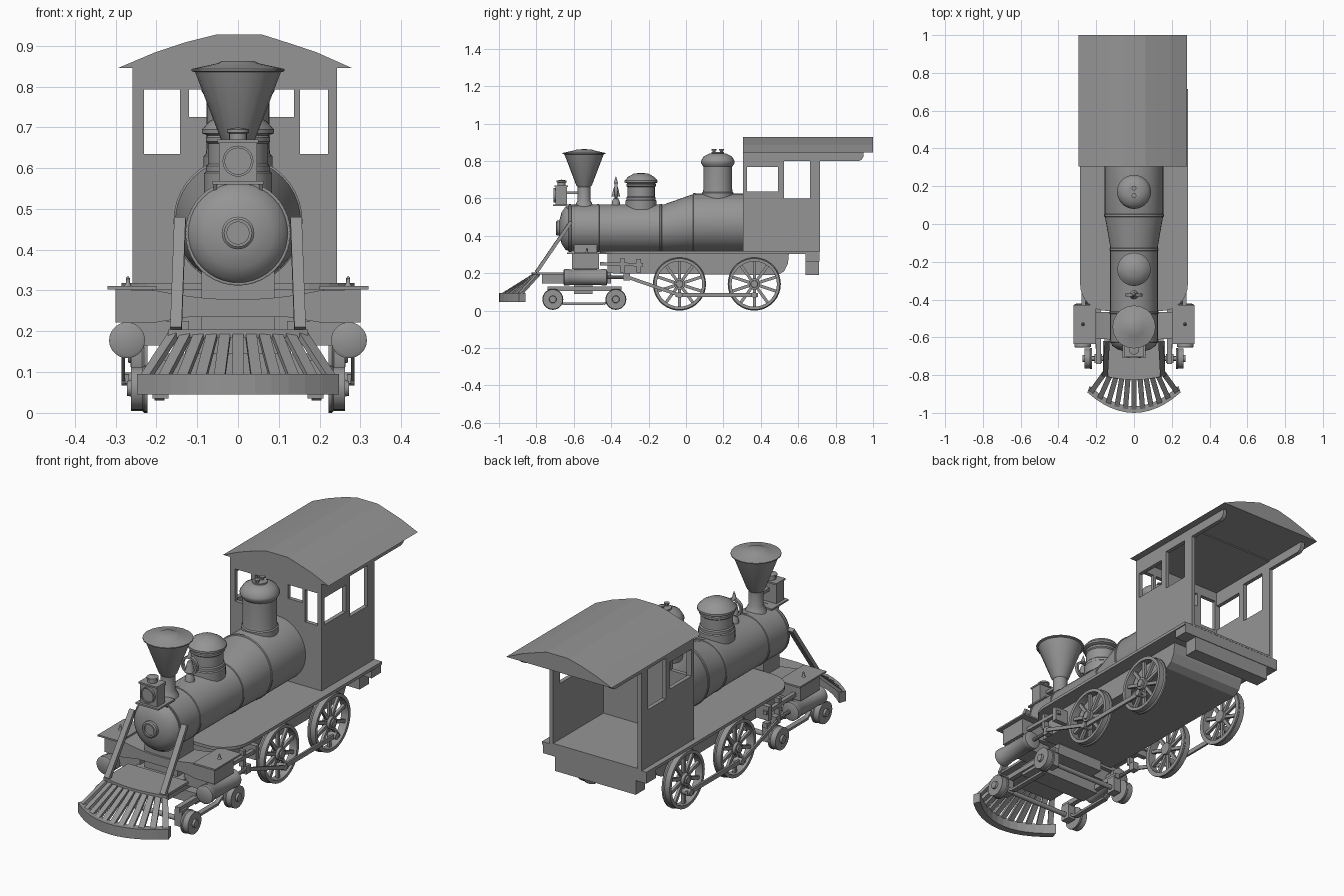
import bpy, bmesh, math
from mathutils import Vector, Matrix

cube = bpy.data.objects.get("Cube")
if cube:
    bpy.data.objects.remove(cube, do_unlink=True)

grey = bpy.data.materials.new("plain grey")
grey.use_nodes = True
tone = (0.3, 0.3, 0.3, 1)
grey.diffuse_color = tone
grey.node_tree.nodes["Principled BSDF"].inputs["Base Color"].default_value = tone


def finish(name, bm, smooth=False):
    bmesh.ops.remove_doubles(bm, verts=bm.verts, dist=1e-5)
    bmesh.ops.recalc_face_normals(bm, faces=bm.faces)
    mesh = bpy.data.meshes.new(name)
    bm.to_mesh(mesh)
    bm.free()
    mesh.materials.append(grey)
    ob = bpy.data.objects.new(name, mesh)
    bpy.context.collection.objects.link(ob)
    if smooth:
        bpy.ops.object.select_all(action='DESELECT')
        ob.select_set(True)
        bpy.context.view_layer.objects.active = ob
        bpy.ops.object.shade_smooth_by_angle(angle=math.radians(35))
    return ob


def add_box(bm, x, y, z):
    lo, hi = Vector((x[0], y[0], z[0])), Vector((x[1], y[1], z[1]))
    size = Matrix.Diagonal([*[abs(v) for v in hi - lo], 1])
    bmesh.ops.create_cube(bm, size=1, matrix=Matrix.Translation((lo + hi) / 2) @ size)


def box(name, x, y, z):
    bm = bmesh.new()
    add_box(bm, x, y, z)
    return finish(name, bm)


def add_bar(bm, a, b, w, h):
    a, b = Vector(a), Vector(b)
    d = (b - a).normalized()
    side = d.cross(Vector((0, 0, 1)))
    side = side.normalized() if side.length > 0.01 else Vector((1, 0, 0))
    rot = Matrix((side, d.cross(side), d)).transposed().to_4x4()
    bmesh.ops.create_cube(bm, size=1, matrix=Matrix.Translation((a + b) / 2) @ rot
                          @ Matrix.Diagonal((w, h, (b - a).length, 1)))


def bar(name, a, b, w, h):
    bm = bmesh.new()
    add_bar(bm, a, b, w, h)
    return finish(name, bm)


def add_lathe(bm, prof, loc, axis, n, closed=False):
    # profile of (radius, distance along axis)
    def place(r, t, h):
        u, v = r * math.cos(t), r * math.sin(t)
        p = {'X': (h, u, v), 'Y': (u, h, v), 'Z': (u, v, h)}[axis]
        return bm.verts.new(Vector(p) + Vector(loc))
    rings = [[place(r, math.tau * i / n, h) for i in range(n)] for r, h in prof]
    pairs = list(zip(rings, rings[1:]))
    if closed:
        pairs.append((rings[-1], rings[0]))
    else:
        bm.faces.new(rings[0])
        bm.faces.new(rings[-1])
    for a, b in pairs:
        for i in range(n):
            j = (i + 1) % n
            bm.faces.new((a[i], a[j], b[j], b[i]))


def lathe(name, prof, loc, axis='Z', n=32, closed=False, smooth=True):
    bm = bmesh.new()
    add_lathe(bm, prof, loc, axis, n, closed)
    return finish(name, bm, smooth)


def prism(name, pts, axis, a, b):
    bm = bmesh.new()
    put = {'X': lambda p, h: (h, *p), 'Y': lambda p, h: (p[0], h, p[1]), 'Z': lambda p, h: (*p, h)}[axis]
    lo, hi = [[bm.verts.new(put(p, h)) for p in pts] for h in (a, b)]
    bm.faces.new(lo)
    bm.faces.new(hi)
    for i in range(len(pts)):
        j = (i + 1) % len(pts)
        bm.faces.new((lo[i], lo[j], hi[j], hi[i]))
    return finish(name, bm)


# Boiler with tapered middle and a level underside
boiler = lathe("boiler", [(.126, -.63), (.126, -.12), (.155, .045), (.155, .31)], (0, 0, 0), 'Y', 40)
for v in boiler.data.vertices:
    v.co.z += .315 + Vector((v.co.x, v.co.z)).length
for y, r in ((-.62, .126), (-.47, .126), (-.135, .126), (.045, .155)):
    lathe("boiler_band", [(r, -.007), (r + .003, -.005), (r + .003, .005), (r, .007)],
          (0, y, .315 + r), 'Y', 40)
lathe("smokebox_door", [(.122, 0), (.115, -.015), (.085, -.035), (.045, -.046), (.001, -.048)], (0, -.63, .441), 'Y', 40)
lathe("door_ring", [(.04, 0), (.04, -.02), (.034, -.025), (.027, -.025), (.027, -.015), (.001, -.015)], (0, -.67, .441), 'Y', 24)

# Smokestack and domes
lathe("smokestack", [(.055, .545), (.042, .575), (.034, .59), (.034, .66), (.042, .67), (.105, .835),
      (.114, .838), (.114, .843), (.1, .846), (.05, .857), (.04, .862), (.001, .863)], (0, -.545, 0), n=20)
lathe("sand_dome", [(.083, .54), (.083, .588), (.078, .592), (.078, .605), (.073, .61), (.073, .66), (.079, .665),
      (.079, .675), (.074, .68), (.088, .685), (.088, .695), (.07, .715), (.04, .732), (.001, .737)], (0, -.24, 0))
lathe("steam_dome", [(.084, .58), (.084, .63), (.079, .635), (.077, .65), (.077, .77), (.081, .775),
      (.09, .79), (.09, .80), (.075, .825), (.045, .84), (.001, .845)], (0, .17, 0))
for y in (.15, .19):
    lathe("safety_valve", [(.008, .83), (.008, .855), (.013, .857), (.013, .863)], (0, y, 0), n=10)
lathe("dome_collar", [(.034, .835), (.034, .848)], (0, .17, 0), n=20)

# Bell inside a ring yoke
lathe("bell", [(.024, .61), (.02, .62), (.015, .645), (.01, .66), (.001, .665)], (0, -.375, 0), n=20)
lathe("bell_yoke", [(.034, -.008), (.044, -.008), (.044, .008), (.034, .008)], (0, -.375, .64), 'Y', 24, True)
lathe("bell_stand", [(.025, .55), (.02, .585), (.012, .6)], (0, -.375, 0), n=12)
lathe("bell_finial", [(.012, .68), (.008, .695), (.001, .718)], (0, -.375, 0), n=10)

# Headlamp and bracket
box("lamp_shelf", (-.062, .062), (-.71, -.58), (.56, .568))
box("lamp_body", (-.047, .047), (-.697, -.637), (.568, .665))
box("lamp_lid", (-.05, .05), (-.703, -.632), (.662, .67))
lathe("lamp_chimney", [(.022, .67), (.022, .685), (.027, .687), (.027, .695), (.001, .7)], (0, -.665, 0), n=16)
lathe("lamp_lens", [(.038, 0), (.038, -.012), (.032, -.012), (.032, -.005), (.001, -.005)], (0, -.697, .617), 'Y', 24)
bar("lamp_stay", (0, -.637, .63), (0, -.56, .63), .02, .015)
for s in (-1, 1):
    bar("shelf_leg", (s * .056, -.64, .565), (s * .056, -.62, .53), .008, .01)

# Running board with rounded front corners, frame and rear beam
pts = [(.285, .715), (-.285, .715)]
for s, start in ((-1, math.pi), (1, 1.5 * math.pi)):
    pts += [(s * .145 + .14 * math.cos(start + i * math.pi / 16),
             -.32 + .14 * math.sin(start + i * math.pi / 16)) for i in range(9)]
prism("running_board", pts, 'Z', .303, .318)
prism("main_frame", [(-.42, .305), (-.42, .2), (.49, .19), (.525, .21), (.545, .25), (.55, .305)], 'X', -.21, .21)
box("rear_sill", (-.285, .28), (.64, .715), (.262, .305))
box("rear_beam", (-.225, .215), (.64, .712), (.19, .265))

# Cab shell with window openings
cab = box("cab", (-.258, .243), (.305, .716), (.315, .85))
cut = bmesh.new()
add_box(cut, (-.238, .223), (.325, .8), (.325, .84))
for y, z in (((.326, .492), (.636, .768)), ((.525, .663), (.6, .8))):
    for x in ((-.3, -.2), (.2, .3)):
        add_box(cut, x, y, z)
for x, z in (((-.23, -.142), .634), ((.152, .22), .634), ((-.12, -.06), .725), ((.06, .137), .725)):
    add_box(cut, x, (.2, .4), (z, .793))
cutter = finish("cab_cutter", cut)
cutter.hide_render = True
mod = cab.modifiers.new("openings", 'BOOLEAN')
mod.object, mod.solver, mod.use_self = cutter, 'EXACT', True
bpy.ops.object.select_all(action='DESELECT')
bpy.context.view_layer.objects.active = cab
cab.select_set(True)
bpy.ops.object.modifier_apply(modifier=mod.name)
bpy.data.objects.remove(cutter, do_unlink=True)

# Roof and eaves
prism("roof", [(-.295, .845), (-.205, .883), (-.13, .908), (-.055, .927), (.06, .927), (.12, .908),
      (.19, .885), (.28, .845)], 'Y', .305, 1)
for x in (-.258, .223):
    prism("eave", [(.71, .848), (.71, .8), (.925, .8), (.94, .808), (.95, .825), (.95, .848)], 'X', x, x + .02)

# Cylinder saddle: cross beam with dished top
dish = [(.2 - .4 * i / 10, .278 + .022 * (1 - .2 * i) ** 2) for i in range(11)]
prism("cylinder_saddle", [(.3, .222), (.3, .303), *dish, (-.3, .303), (-.3, .222), (-.2, .222), (-.12, .235), (.12, .235), (.2, .222)],
      'Y', -.61, -.465)
box("saddle_pedestal", (-.09, .09), (-.6, -.475), (.14, .36))
box("front_frame", (-.13, .13), (-.77, -.4), (.145, .2))
box("front_deck", (-.165, .165), (-.8, -.62), (.193, .205))

# Cylinders, rods, wheels and braces on both sides
for s in (-1, 1):
    box("chest_lid", (s * .2, s * .32), (-.635, -.43), (.303, .311))
    lathe("lid_knob", [(.01, .31), (.005, .318), (.005, .33), (.001, .335)], (s * .27, -.53, 0), n=10)
    lathe("cylinder", [(.036, -.655), (.044, -.65), (.044, -.625), (.041, -.62), (.041, -.455), (.044, -.45), (.044, -.425), (.03, -.42)],
          (s * .272, 0, .178), 'Y', 28)
    box("cylinder_mount", (s * .12, s * .27), (-.59, -.485), (.165, .225))
    lathe("piston_rod", [(.009, -.43), (.009, -.31)], (s * .268, 0, .178), 'Y', 10)
    box("crosshead", (s * .25, s * .28), (-.335, -.3), (.16, .2))
    bar("guide", (s * .268, -.46, .25), (s * .268, -.23, .245), .02, .018)
    box("guide_yoke", (s * .2, s * .283), (-.265, -.24), (.205, .275))
    box("valve_link", (s * .25, s * .276), (-.35, -.33), (.2, .28))
    bar("main_rod", (s * .281, -.31, .178), (s * .281, -.035, .083), .008, .018)
    bar("side_rod", (s * .272, -.055, .083), (s * .272, .385, .083), .01, .022)
    bar("brace", (s * .142, -.615, .475), (s * .152, -.8, .205), .028, .018)
    for y in (-.035, .365):
        bm = bmesh.new()
        add_lathe(bm, [(.121, .222 * s), (.142, .222 * s), (.142, .23 * s), (.137, .235 * s), (.137, .262 * s), (.121, .262 * s)],
                  (0, y, .142), 'X', 36, True)
        add_lathe(bm, [(.03, .222 * s), (.03, .264 * s), (.02, .264 * s), (.018, .27 * s)], (0, y, .142), 'X', 20)
        add_lathe(bm, [(.016, .24 * s), (.016, .286 * s)], (0, y, .083), 'X', 14)
        for i in range(10):
            t = math.tau * i / 10 + math.pi / 2
            d = Vector((0, math.cos(t), math.sin(t)))
            c = Vector((s * .242, y, .142))
            add_bar(bm, c + d * .02, c + d * .125, .014, .016)
        finish("driving_wheel", bm, True)
    for y in (-.712, -.375):
        lathe("truck_wheel", [(.056, .222 * s), (.056, .23 * s), (.053, .234 * s), (.053, .262 * s),
              (.02, .262 * s), (.018, .272 * s), (.001, .272 * s)], (0, y, .06), 'X', 28)
        box("axle_box", (s * .17, s * .21), (y - .025, y + .025), (.035, .115))
    box("truck_side", (s * .175, s * .2), (-.74, -.345), (.105, .13))
    box("truck_tie", (s * .18, s * .205), (-.66, -.44), (.03, .042))
    for a, b in ((-.712, -.66), (-.375, -.44)):
        bar("truck_strut", (s * .192, a, .07), (s * .192, b, .036), .02, .012)
box("truck_bolster", (-.19, .19), (-.6, -.5), (.09, .145))
for y in (-.712, -.375):
    lathe("truck_axle", [(.012, -.23), (.012, .23)], (0, y, .06), 'X', 12)

# Fan-shaped pilot: lower bow, top rail and slats
steps = [i / 6 for i in range(-6, 7)]
bow = [(.247 * t, -1 + .108 * t * t) for t in steps]
prism("pilot_bow", bow + [(x * .95, y + .035) for x, y in reversed(bow)], 'Z', .045, .095)
rail = [(.172 * t, -.825 + .025 * t * t) for t in steps]
prism("pilot_rail", rail + [(.172, -.785), (-.172, -.785)], 'Z', .185, .205)
for i in range(-5, 6):
    t = i / 5.2
    bar("pilot_slat", (.163 * t, -.81 + .02 * t * t, .194), (.235 * t, -.98 + .1 * t * t, .088), .027, .014)
